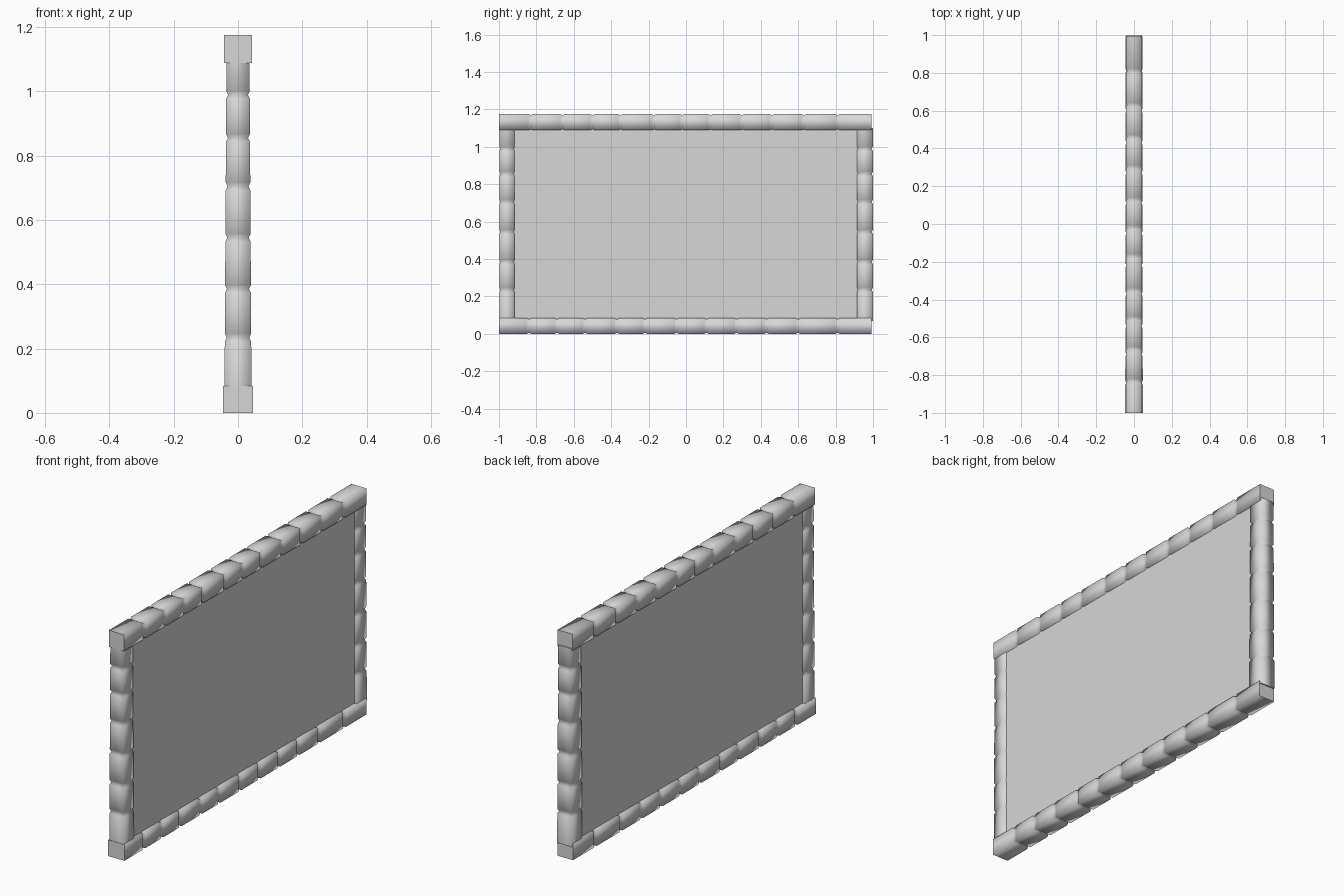
import bpy, bmesh
from mathutils import Vector, Matrix

cube = bpy.data.objects.get("Cube")
if cube:
    bpy.data.objects.remove(cube, do_unlink=True)

grey = bpy.data.materials.new("light grey")
grey.use_nodes = True
colour = (0.68, 0.68, 0.68, 1)
grey.diffuse_color = colour
grey.node_tree.nodes["Principled BSDF"].inputs["Base Color"].default_value = colour


def finish(name, bm):
    bmesh.ops.recalc_face_normals(bm, faces=bm.faces)
    mesh = bpy.data.meshes.new(name)
    bm.to_mesh(mesh)
    bm.free()
    mesh.materials.append(grey)
    obj = bpy.data.objects.new(name, mesh)
    bpy.context.collection.objects.link(obj)
    return obj


def beam(name, start, end, joints, size_a, size_b, axis_a, axis_b):
    """Square bar with a shallow V groove at every joint; sizes are (start, end)."""
    start, end = Vector(start), Vector(end)
    a, b = Vector(axis_a), Vector(axis_b)
    length = (end - start).length
    # Stations along the bar: distance and how far the ring is pulled in
    stations = [(0, 0)]
    for j in joints:
        stations += [(j - 0.012, 0), (j, 0.006), (j + 0.012, 0)]
    stations.append((length, 0))
    bm = bmesh.new()
    rings = []
    for d, inset in stations:
        t = d / length
        centre = start.lerp(end, t)
        ha = (size_a[0] * (1 - t) + size_a[1] * t) / 2 - inset
        hb = (size_b[0] * (1 - t) + size_b[1] * t) / 2 - inset
        rings.append([bm.verts.new(centre + a * ha * i + b * hb * j)
                      for i, j in ((-1, -1), (1, -1), (1, 1), (-1, 1))])
    for r, s in zip(rings, rings[1:]):
        for i in range(4):
            k = (i + 1) % 4
            bm.faces.new((r[i], r[k], s[k], s[i])).smooth = True
    # Flat end caps with crisp rims
    for ring in (rings[0], rings[-1]):
        cap = bm.faces.new(ring)
        for e in cap.edges:
            e.smooth = False
    return finish(name, bm)


X, Y, Z = (1, 0, 0), (0, 1, 0), (0, 0, 1)

# Horizontal rails
beam("top_rail", (0, -1, 1.132), (0, 0.993, 1.132),
     [0.17, 0.34, 0.5, 0.65, 0.83, 0.98, 1.13, 1.3, 1.46, 1.63, 1.81],
     (0.086, 0.086), (0.086, 0.086), X, Z)
beam("bottom_rail", (0, -1, 0.042), (0, 0.993, 0.042),
     [0.16, 0.31, 0.46, 0.63, 0.78, 0.95, 1.11, 1.27, 1.43, 1.6, 1.81],
     (0.093, 0.09), (0.084, 0.084), X, Z)

# Upright posts between the rails
for name, y, depth in (("front_post", -0.957, 0.082), ("back_post", 0.956, 0.086)):
    beam(name, (0, y, 0.07), (0, y, 1.1),
         [0.165, 0.315, 0.475, 0.635, 0.785, 0.92],
         (0.084, 0.072), (depth, depth), X, Y)

# Flat slab filling the frame, slightly thinner than the posts
bm = bmesh.new()
bmesh.ops.create_cube(bm, size=1, matrix=Matrix.LocRotScale(
    Vector((0, 0, 0.587)), None, Vector((0.06, 1.88, 1.06))))
finish("panel", bm)
